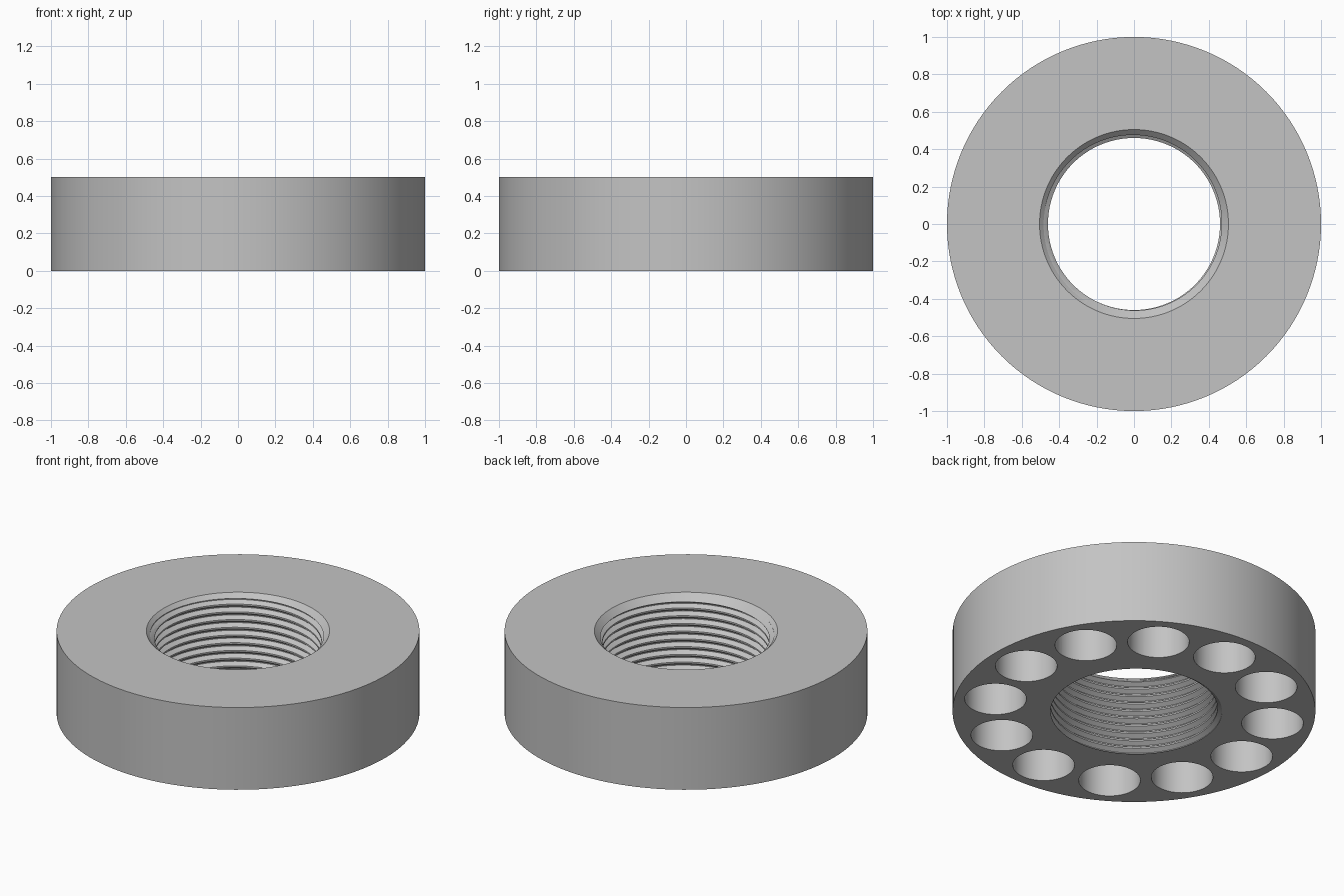
import bpy
import bmesh
from math import cos, sin, tau, radians

cube = bpy.data.objects.get("Cube")
if cube:
    bpy.data.objects.remove(cube, do_unlink=True)

HEIGHT = 0.5
SEGMENTS = 128
PITCH = 0.047
MINOR, MAJOR = 0.46, 0.485
HOLES, HOLE_CIRCLE, HOLE_RADIUS, HOLE_DEPTH = 12, 0.775, 0.17, 0.4

steel = bpy.data.materials.new("plain_grey")
steel.use_nodes = True
grey = (0.55, 0.55, 0.55, 1)
steel.diffuse_color = grey
steel.node_tree.nodes["Principled BSDF"].inputs["Base Color"].default_value = grey


def finish(bm, name):
    bmesh.ops.recalc_face_normals(bm, faces=bm.faces)
    mesh = bpy.data.meshes.new(name)
    bm.to_mesh(mesh)
    bm.free()
    mesh.materials.append(steel)
    obj = bpy.data.objects.new(name, mesh)
    bpy.context.collection.objects.link(obj)
    return obj


def cone(name, bottom_r, top_r, z0, z1, x=0, y=0, segments=SEGMENTS):
    bm = bmesh.new()
    bmesh.ops.create_cone(bm, cap_ends=True, segments=segments, radius1=bottom_r,
                          radius2=top_r, depth=z1 - z0)
    bmesh.ops.translate(bm, verts=bm.verts, vec=(x, y, (z0 + z1) / 2))
    return finish(bm, name)


def thread_cutter():
    """Helical bore: one trapezoid tooth profile swept around and stacked."""
    profile = [(0, MINOR), (0.2, MINOR), (0.55, MAJOR), (0.65, MAJOR)]
    rows = [(turn + t, r) for turn in range(-5, 16) for t, r in profile]
    shift = len(profile)
    bm = bmesh.new()
    cols = []
    for i in range(SEGMENTS):
        a = tau * i / SEGMENTS
        cols.append([bm.verts.new((r * cos(a), r * sin(a), PITCH * (t + i / SEGMENTS)))
                     for t, r in rows])
    for i in range(SEGMENTS):
        near = cols[i]
        # The last column joins the first one a full pitch higher
        far = cols[i + 1] if i + 1 < SEGMENTS else cols[0][shift:]
        for j in range(len(far) - 1):
            bm.faces.new((near[j], far[j], far[j + 1], near[j + 1]))
    # Trim both ends flat beyond the body and close them
    for z, direction in ((-0.06, -1), (HEIGHT + 0.06, 1)):
        bmesh.ops.bisect_plane(bm, geom=bm.verts[:] + bm.edges[:] + bm.faces[:],
                               plane_co=(0, 0, z), plane_no=(0, 0, direction),
                               clear_outer=True)
    bmesh.ops.holes_fill(bm, edges=[e for e in bm.edges if e.is_boundary], sides=0)
    return finish(bm, "thread_cutter")


# Round body
body = cone("threaded_ring", 1, 1, 0, HEIGHT)

# Threaded bore, its top chamfer, and the ring of blind holes underneath
cutters = [thread_cutter(),
           cone("chamfer_cutter", MINOR, MINOR + 0.1, HEIGHT - 0.045, HEIGHT + 0.055)]
for k in range(HOLES):
    a = tau * k / HOLES
    cutters.append(cone("hole_cutter", HOLE_RADIUS, HOLE_RADIUS, -0.1, HOLE_DEPTH,
                        HOLE_CIRCLE * cos(a), HOLE_CIRCLE * sin(a), 64))

bpy.ops.object.select_all(action="DESELECT")
bpy.context.view_layer.objects.active = body
body.select_set(True)
for cutter in cutters:
    cutter.hide_render = True
    mod = body.modifiers.new("cut", "BOOLEAN")
    mod.operation = "DIFFERENCE"
    mod.solver = "EXACT"
    mod.object = cutter
    bpy.ops.object.modifier_apply(modifier=mod.name)
    bpy.data.objects.remove(cutter, do_unlink=True)

bpy.ops.object.shade_smooth_by_angle(angle=radians(25))
